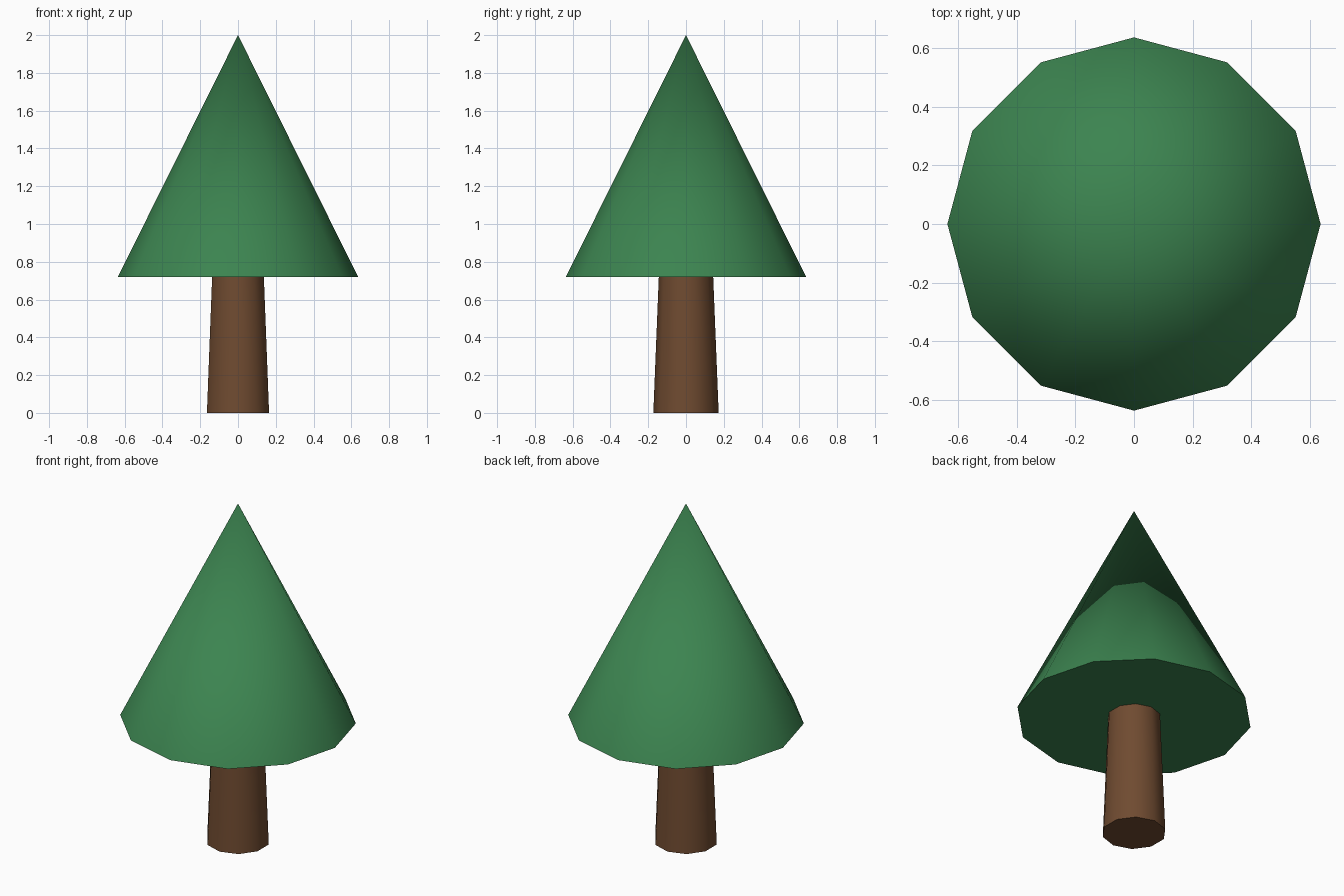
import bpy
import math

if "Cube" in bpy.data.objects:
    bpy.data.objects.remove(bpy.data.objects["Cube"])


def tapered(name, sides, r_bottom, r_top, z_bottom, z_top, color):
    bpy.ops.mesh.primitive_cone_add(
        vertices=sides, radius1=r_bottom, radius2=r_top,
        depth=z_top - z_bottom, location=(0, 0, (z_bottom + z_top) / 2))
    obj = bpy.context.object
    obj.name = name
    bpy.ops.object.shade_smooth_by_angle(angle=math.radians(40))
    mat = bpy.data.materials.new(name + "_color")
    mat.diffuse_color = (*color, 1)
    mat.use_nodes = True
    mat.node_tree.nodes["Principled BSDF"].inputs["Base Color"].default_value = mat.diffuse_color
    obj.data.materials.append(mat)
    return obj


# Ten-sided tapered trunk
tapered("trunk", 10, 0.173, 0.144, 0, 0.72, (0.16, 0.07, 0.03))

# Twelve-sided foliage cone with closed underside
tapered("foliage", 12, 0.636, 0, 0.72, 2.0, (0.045, 0.23, 0.08))
